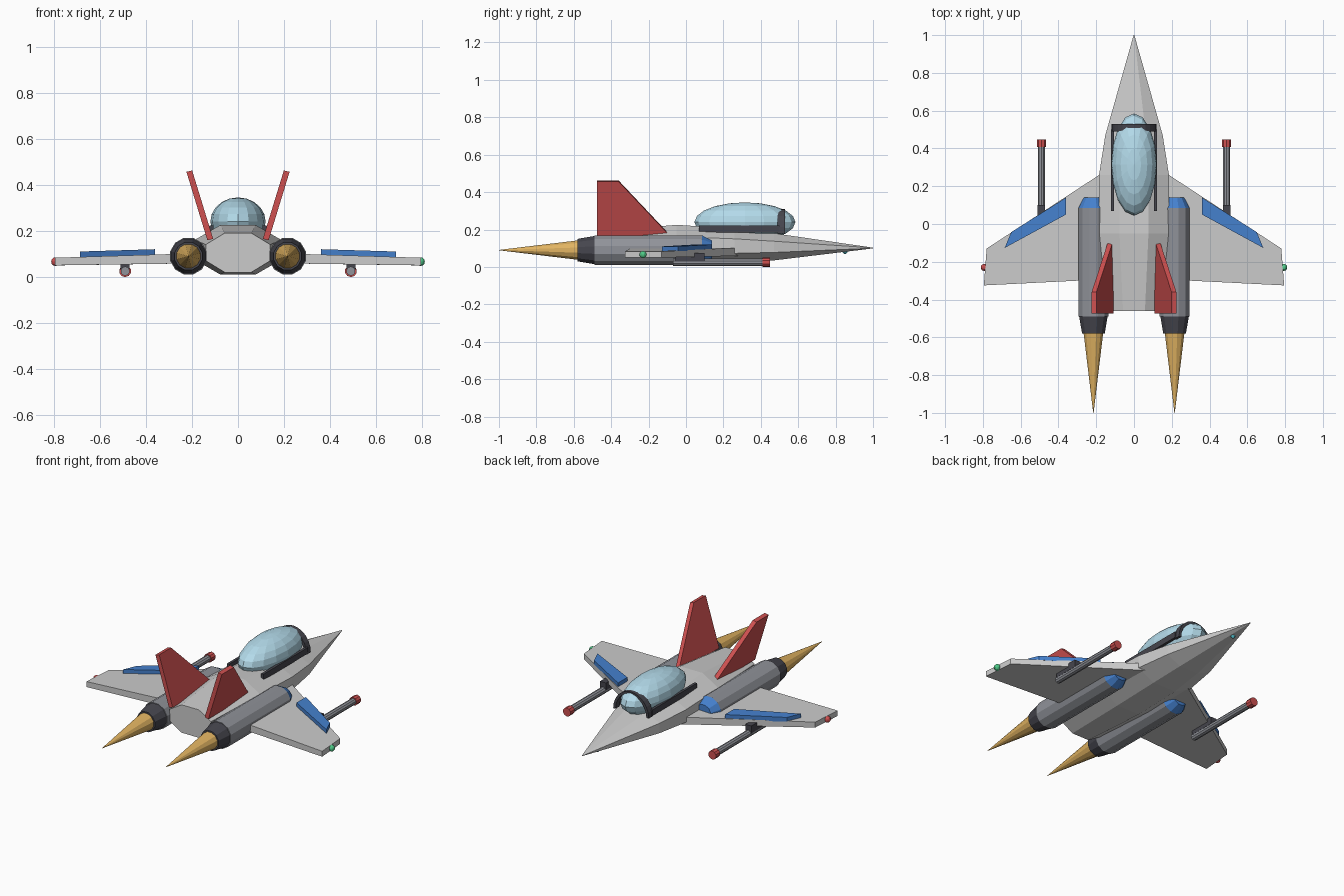
import bpy, bmesh, math
from mathutils import Vector

if "Cube" in bpy.data.objects:
    bpy.data.objects.remove(bpy.data.objects["Cube"])


def mat(name, rgb):
    m = bpy.data.materials.new(name)
    m.diffuse_color = (*rgb, 1)
    m.use_nodes = True
    m.node_tree.nodes["Principled BSDF"].inputs["Base Color"].default_value = m.diffuse_color
    return m


LIGHT = mat("light_grey", (0.68, 0.69, 0.71))
GUN = mat("gunmetal", (0.28, 0.29, 0.32))
DARK = mat("dark", (0.06, 0.06, 0.075))
BLUE = mat("blue", (0.06, 0.22, 0.62))
RED = mat("red", (0.62, 0.08, 0.08))
GOLD = mat("gold", (0.75, 0.45, 0.12))
GLASS = mat("glass", (0.45, 0.7, 0.82))
GREEN = mat("green", (0.08, 0.6, 0.25))
TEAL = mat("teal", (0.1, 0.6, 0.7))


def loft(name, rings, material, closed=False):
    """Skin a list of equal-length point rings; cap the ends unless closed."""
    bm = bmesh.new()
    vs = [[bm.verts.new(p) for p in r] for r in rings]
    n = len(vs[0])
    pairs = list(zip(vs, vs[1:])) + ([(vs[-1], vs[0])] if closed else [])
    for a, b in pairs:
        for i in range(n):
            j = (i + 1) % n
            bm.faces.new((a[i], a[j], b[j], b[i]))
    if not closed:
        bm.faces.new(vs[0])
        bm.faces.new(vs[-1])
    bmesh.ops.remove_doubles(bm, verts=bm.verts, dist=1e-5)
    bmesh.ops.recalc_face_normals(bm, faces=bm.faces)
    me = bpy.data.meshes.new(name)
    bm.to_mesh(me)
    bm.free()
    me.materials.append(material)
    ob = bpy.data.objects.new(name, me)
    bpy.context.collection.objects.link(ob)
    return ob


def ring(x, y, z, rx, rz, n):
    """Flat-topped polygon ring facing along y."""
    return [(x + rx * math.cos(t), y, z + rz * math.sin(t))
            for t in (2 * math.pi * (i + 0.5) / n for i in range(n))]


def tube(name, x, z, stations, material, n=12):
    return loft(name, [ring(x, y, z, r, r, n) for y, r in stations], material)


def box(name, lo, hi, material):
    xy = [(lo[0], lo[1]), (hi[0], lo[1]), (hi[0], hi[1]), (lo[0], hi[1])]
    return loft(name, [[(x, y, z) for x, y in xy] for z in (lo[2], hi[2])], material)


def ball(name, loc, scale, material, seg=10, rings=6):
    bpy.ops.mesh.primitive_uv_sphere_add(segments=seg, ring_count=rings, radius=1, location=loc)
    ob = bpy.context.object
    ob.name = name
    ob.scale = scale
    ob.data.materials.append(material)


# Fuselage: octagonal loft (y, half width, bottom, top)
k = math.cos(math.pi / 8)
sections = [(-0.46, 0.14, 0.02, 0.19), (-0.05, 0.185, 0.01, 0.225), (0.26, 0.185, 0.018, 0.205),
            (0.47, 0.152, 0.035, 0.18), (1.0, 0.002, 0.099, 0.103)]
loft("fuselage", [ring(0, y, (b + t) / 2, w / k, (t - b) / 2 / k, 8)
                  for y, w, b, t in sections], LIGHT)

# Canopy, frame arch and side rails
ball("canopy", (0, 0.315, 0.24), (0.12, 0.27, 0.105), GLASS, 16, 10)
arch = []
for i in range(13):
    t = math.pi * i / 12
    c, s = math.cos(t), math.sin(t)
    arch.append([(c * (0.104 + d), y, 0.18 + s * (0.115 + d))
                 for d, y in ((0, 0.49), (0.016, 0.49), (0.016, 0.53), (0, 0.53))])
loft("canopy_frame", arch, DARK)

# Nose sensor
ball("nose_sensor", (0, 0.85, 0.083), (0.014, 0.014, 0.014), TEAL)

for s, side in ((1, "right"), (-1, "left")):
    def P(pts):
        return [(s * x, y, z) for x, y, z in pts]

    box("canopy_rail_" + side, (s * 0.115 - 0.008, 0.07, 0.185),
        (s * 0.115 + 0.008, 0.5, 0.222), DARK)

    # Wing: root and tip sections
    loft("wing_" + side, [
        P([(0.10, 0.315, 0.06), (0.10, -0.29, 0.06), (0.10, -0.29, 0.105), (0.10, 0.315, 0.105)]),
        P([(0.78, -0.13, 0.05), (0.795, -0.325, 0.05), (0.795, -0.325, 0.083), (0.78, -0.13, 0.083)])],
        LIGHT)

    # Blue leading-edge panel
    panel = [(0.36, 0.14, 0.12), (0.36, 0.05, 0.12), (0.685, -0.127, 0.11), (0.65, -0.043, 0.11)]
    loft("wing_panel_" + side, [P(panel), P([(x, y, 0.085) for x, y, z in panel])], BLUE)

    # Wingtip light
    ball("wingtip_light_" + side, (s * 0.793, -0.23, 0.066), (0.019, 0.019, 0.019),
         GREEN if s > 0 else RED)

    # Engine pod, intake, nozzle and exhaust flame
    ex, ez = s * 0.215, 0.09
    tube("engine_" + side, ex, ez, [(-0.49, 0.082), (0.085, 0.082)], GUN)
    tube("intake_" + side, ex, ez, [(0.085, 0.082), (0.14, 0.052)], BLUE)
    tube("nozzle_" + side, ex, ez, [(-0.58, 0.062), (-0.49, 0.078)], DARK)
    tube("flame_" + side, ex, ez, [(-1.0, 0.001), (-0.575, 0.054)], GOLD)

    # Canted tail fin
    fin = [(0.108, -0.475, 0.165), (0.199, -0.475, 0.462), (0.199, -0.36, 0.462), (0.108, -0.08, 0.165)]
    loft("tail_fin_" + side, [P(fin), P([(x + 0.025, y, z - 0.006) for x, y, z in fin])], RED)

    # Under-wing cannon with pylon and red muzzle
    tube("cannon_" + side, s * 0.49, 0.025, [(-0.07, 0.02), (0.41, 0.02)], GUN, 10)
    tube("muzzle_" + side, s * 0.49, 0.025, [(0.408, 0.026), (0.448, 0.026)], RED, 10)
    box("pylon_" + side, (s * 0.49 - 0.02, -0.06, 0.03), (s * 0.49 + 0.02, 0.1, 0.075), DARK)
